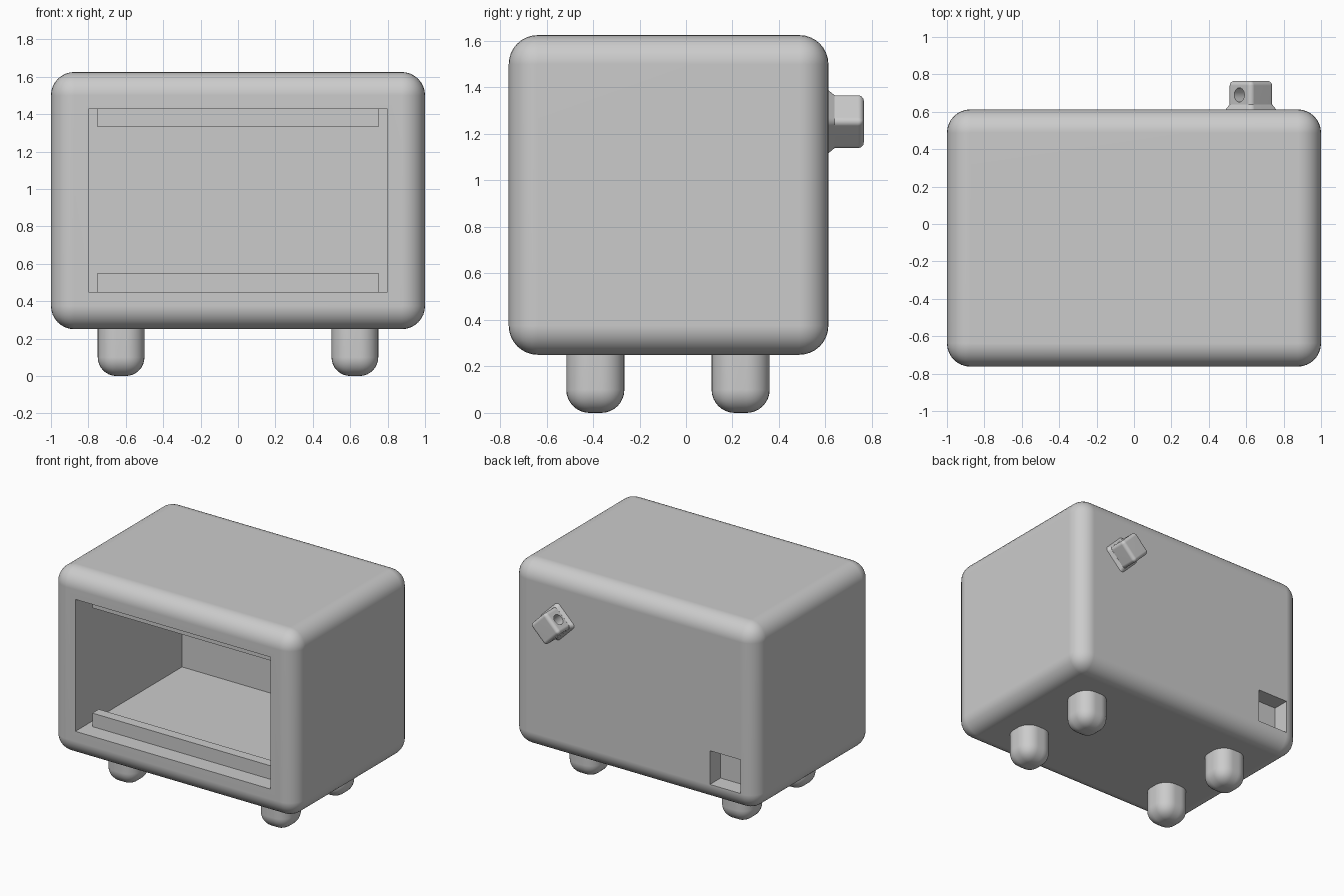
import bpy, bmesh, math
from mathutils import Matrix, Vector

if "Cube" in bpy.data.objects:
    bpy.data.objects.remove(bpy.data.objects["Cube"])

grey = bpy.data.materials.new("plain grey")
grey.diffuse_color = (0.6, 0.6, 0.6, 1)
grey.use_nodes = True
grey.node_tree.nodes["Principled BSDF"].inputs["Base Color"].default_value = grey.diffuse_color


def box(name, lo, hi, radius=0.0, segments=8, turn=0.0, taper=1.0):
    """Box between two corners; optional rounding, spin about y, taper of the +y end."""
    lo, hi = Vector(lo), Vector(hi)
    size, mid = hi - lo, (lo + hi) / 2
    bm = bmesh.new()
    bmesh.ops.create_cube(bm, size=1, matrix=Matrix.Diagonal((*size, 1)))
    for v in bm.verts:
        if v.co.y > 0:
            v.co.x *= taper
            v.co.z *= taper
    if radius:
        bmesh.ops.bevel(bm, geom=bm.edges[:], offset=radius, segments=segments,
                        profile=0.5, affect='EDGES', clamp_overlap=True)
    bm.transform(Matrix.Translation(mid) @ Matrix.Rotation(turn, 4, 'Y'))
    return finish(name, bm)


def finish(name, bm):
    me = bpy.data.meshes.new(name)
    bmesh.ops.recalc_face_normals(bm, faces=bm.faces[:])
    bm.to_mesh(me)
    bm.free()
    me.materials.append(grey)
    ob = bpy.data.objects.new(name, me)
    bpy.context.collection.objects.link(ob)
    return ob


def activate(ob):
    bpy.ops.object.select_all(action='DESELECT')
    ob.select_set(True)
    bpy.context.view_layer.objects.active = ob


def cut(ob, cutter):
    """Subtract the cutter and remove it."""
    cutter.hide_render = True
    activate(ob)
    mod = ob.modifiers.new("cut", 'BOOLEAN')
    mod.operation, mod.solver, mod.object = 'DIFFERENCE', 'EXACT', cutter
    bpy.ops.object.modifier_apply(modifier=mod.name)
    bpy.data.objects.remove(cutter)


def smooth(ob):
    activate(ob)
    bpy.ops.object.shade_smooth_by_angle(angle=math.radians(30))
    mod = ob.modifiers.new("even shading", 'WEIGHTED_NORMAL')
    mod.keep_sharp = True


BACK = 0.6125    # outer face of the back wall
INNER = 0.4875   # inner face of the back wall

# Rounded case, open at the front, with a cable port in the back wall
case = box("case", (-1, -0.7625, 0.25), (1, BACK, 1.625), 0.125)
cut(case, box("cavity_cutter", (-0.8, -1, 0.45), (0.8, INNER, 1.428)))
cut(case, box("port_cutter", (-0.875, INNER, 0.38), (-0.625, 0.8, 0.63)))
smooth(case)

# Retaining strips along the floor and ceiling of the opening
for name, z0, z1 in (("lower_strip", 0.448, 0.55), ("upper_strip", 1.33, 1.43)):
    box(name, (-0.75, -0.635, z0), (0.75, -0.56, z1))

# Four rounded feet
for sx, side in ((-1, "left"), (1, "right")):
    for y, end in ((-0.39, "front"), (0.235, "back")):
        x = 0.625 * sx
        smooth(box(f"{end}_{side}_foot", (x - 0.125, y - 0.125, 0),
                   (x + 0.125, y + 0.125, 0.4), 0.1))

# Diamond-turned peg on the back, with a blind hole in its upper face
px, pz, half = 0.625, 1.2525, 0.0875
peg = box("peg", (px - half, 0.56, pz - half), (px + half, 0.765, pz + half),
          0.025, 5, math.pi / 4)
bm = bmesh.new()
out = Vector((-1, 0, 1)).normalized()
bmesh.ops.create_cone(bm, cap_ends=True, segments=32, radius1=0.038, radius2=0.038,
                      depth=0.16,
                      matrix=Matrix.Translation(Vector((px, 0.69, pz)) + out * 0.08)
                      @ out.to_track_quat('Z', 'Y').to_matrix().to_4x4())
cut(peg, finish("hole_cutter", bm))
smooth(peg)

# Flared collar where the peg meets the case
bm = bmesh.new()
bmesh.ops.create_cube(bm, size=1)
bmesh.ops.bevel(bm, geom=[e for e in bm.edges
                          if abs(e.verts[0].co.y - e.verts[1].co.y) > 0.5],
                offset=0.13, segments=5, profile=0.5, affect='EDGES')
for v in bm.verts:
    width = 0.176 if v.co.y > 0 else 0.21
    v.co = (v.co.x * width, 0.638 if v.co.y > 0 else BACK - 0.002, v.co.z * width)
bm.transform(Matrix.Translation((px, 0, pz)) @ Matrix.Rotation(math.pi / 4, 4, 'Y'))
smooth(finish("peg_collar", bm))
